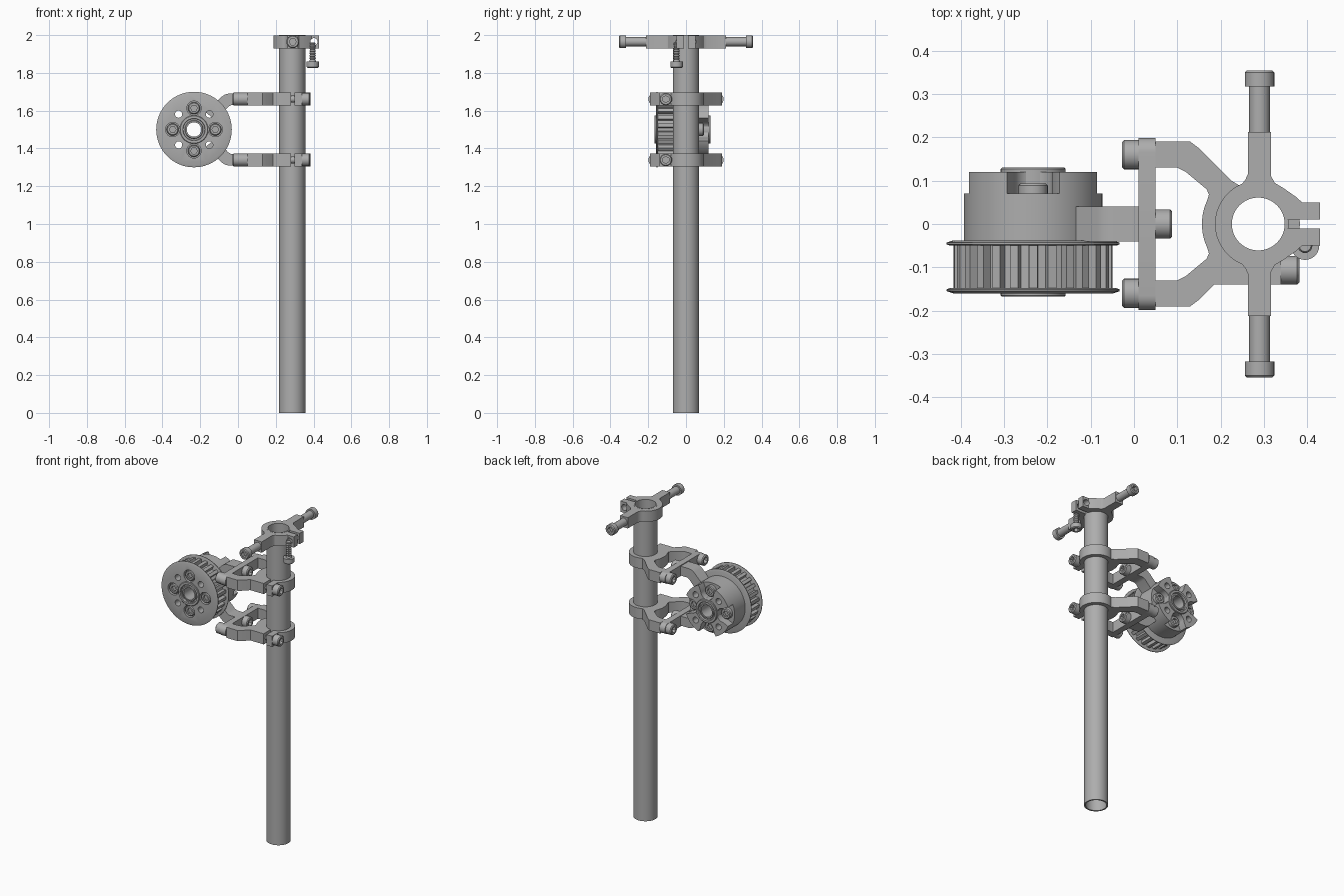
import bpy, bmesh
from math import sin, cos, pi, radians
from mathutils import Vector, Matrix

if "Cube" in bpy.data.objects:
    bpy.data.objects.remove(bpy.data.objects["Cube"])

GREY = (0.42, 0.42, 0.42, 1)
metal = bpy.data.materials.new("grey_metal")
metal.use_nodes = True
metal.diffuse_color = GREY
metal.node_tree.nodes["Principled BSDF"].inputs["Base Color"].default_value = GREY

X, Y, Z = Vector((1, 0, 0)), Vector((0, 1, 0)), Vector((0, 0, 1))
TUBE_X = 0.287          # tube axis
WX, WZ = -0.233, 1.5    # wheel axis


def finish(name, bm):
    bmesh.ops.recalc_face_normals(bm, faces=bm.faces)
    mesh = bpy.data.meshes.new(name)
    bm.to_mesh(mesh)
    bm.free()
    mesh.materials.append(metal)
    ob = bpy.data.objects.new(name, mesh)
    bpy.context.collection.objects.link(ob)
    return ob


def arc(cx, cy, r, a0, a1, n=16):
    steps = [radians(a0 + (a1 - a0) * i / n) for i in range(n + 1)]
    return [(cx + r * cos(a), cy + r * sin(a)) for a in steps]


def plate(name, outline, lo, hi, axis="z"):
    """Extrude a flat outline between two heights along an axis."""
    place = {"x": lambda u, v, w: (w, u, v),
             "y": lambda u, v, w: (u, w, v),
             "z": lambda u, v, w: (u, v, w)}[axis]
    bm = bmesh.new()
    rings = [[bm.verts.new(place(u, v, w)) for u, v in outline] for w in (lo, hi)]
    for ring in rings:
        bm.faces.new(ring)
    n = len(outline)
    for i in range(n):
        j = (i + 1) % n
        bm.faces.new((rings[0][i], rings[0][j], rings[1][j], rings[1][i]))
    return finish(name, bm)


def lathe(name, profile, origin, axis, hollow=False, n=48):
    """Spin (radius, height) points; a negative radius makes a hexagonal ring."""
    turn = Z.rotation_difference(axis).to_matrix().to_4x4()
    place = Matrix.Translation(origin) @ turn
    bm = bmesh.new()
    rings = []
    for r, h in profile:
        ring = []
        for i in range(n):
            a = 2 * pi * i / n
            rad = r if r > 0 else -r * cos(pi / 6) / cos(a % (pi / 3) - pi / 6)
            ring.append(bm.verts.new(place @ Vector((rad * cos(a), rad * sin(a), h))))
        rings.append(ring)
    pairs = list(zip(rings, rings[1:]))
    if hollow:
        pairs.append((rings[-1], rings[0]))
    else:
        bm.faces.new(rings[0])
        bm.faces.new(rings[-1])
    for p, q in pairs:
        for i in range(n):
            j = (i + 1) % n
            bm.faces.new((p[i], p[j], q[j], q[i]))
    return finish(name, bm)


def cylinder(name, r, lo, hi, origin, axis, n=48):
    return lathe(name, [(r, lo), (r, hi)], origin, axis, n=n)


def bolt(name, seat, axis, head_r, head_h, shaft_r, shaft_l, threads=0):
    """Socket-head bolt; axis points from the shaft towards the head."""
    prof = [(shaft_r * 0.8, -shaft_l), (shaft_r, -shaft_l + 0.005)]
    pitch = (shaft_l - 0.01) / max(threads, 1)
    for i in range(threads):
        h = -shaft_l + 0.005 + i * pitch
        prof += [(shaft_r * 0.78, h + pitch / 2), (shaft_r, h + pitch)]
    prof += [(shaft_r, 0), (head_r, 0), (head_r, head_h - 0.005),
             (head_r - 0.005, head_h), (-head_r * 0.55, head_h),
             (-head_r * 0.55, head_h * 0.4)]
    return lathe(name, prof, seat, axis, n=24)


def cut(ob, cutters):
    for c in cutters:
        c.hide_render = True
        mod = ob.modifiers.new("cut", "BOOLEAN")
        mod.operation, mod.solver, mod.object = "DIFFERENCE", "EXACT", c
        bpy.context.view_layer.objects.active = ob
        bpy.ops.object.modifier_apply(modifier=mod.name)
    for c in cutters:
        bpy.data.objects.remove(c)


# Main tube
lathe("tube", [(0.07, 0), (0.07, 2), (0.061, 2), (0.061, 0)], (TUBE_X, 0, 0), Z, hollow=True, n=64)

# Top clamp with two side arms and a split pair of tabs
half = [(0.34, 0.01), (0.43, 0.01), (0.43, 0.05), (0.388, 0.05), (0.375, 0.062),
        (0.345, 0.083), (0.325, 0.095), (0.317, 0.11), (0.317, 0.213),
        (0.263, 0.213), (0.263, 0.115), (0.257, 0.102)]
half += arc(TUBE_X, 0, 0.1, 112, 180)
top_clamp = plate("top_clamp", half + [(x, -y) for x, y in half[-2::-1]], 1.93, 1.999)
cut(top_clamp, [cylinder("bore_cutter", 0.0695, 1.8, 2.1, (TUBE_X, 0, 0), Z, 64),
                cylinder("tab_cutter", 0.019, -0.2, 0.2, (0.402, 0, 1.965), Y, 24)])
for side, d in (("left", Y), ("right", -Y)):
    bolt(side + "_arm_bolt", Vector((0.29, 0, 1.965)) + d * 0.318, d, 0.034, 0.037, 0.024, 0.13)
bolt("hanging_bolt", (0.395, -0.05, 1.86), -Z, 0.033, 0.033, 0.017, 0.1, threads=7)

# Two lower clamps, each with a cross bar, bolts and an arm to the wheel hub
fork = [(0.225, 0.1), (0.15, 0.175), (0.13, 0.19), (0.05, 0.19), (0.05, 0.13),
        (0.10, 0.13), (0.12, 0.12), (0.168, 0.08), (0.173, 0.068)]
clamp = [(0.30, -0.05), (0.30, -0.14), (0.34, -0.14), (0.34, -0.08)]
clamp += arc(TUBE_X, 0, 0.096, -56, 115, 32) + fork
clamp += arc(TUBE_X, 0, 0.13, 155, 205)
clamp += [(x, -y) for x, y in fork[:0:-1]] + [(0.185, -0.14), (0.28, -0.14), (0.28, -0.05)]
bar = arc(0.165, 0, 0.034, -90, 90) + arc(-0.165, 0, 0.034, 90, 270)
link = [(0.01, 0.19), (-0.05, 0.19), (-0.068, 0.186), (-0.085, 0.175), (-0.17, 0.09),
        (-0.12, 0.05), (-0.05, 0.122), (-0.035, 0.13), (0.01, 0.13)]
for level, s in (("upper", 1), ("lower", -1)):
    z = WZ + 0.161 * s
    body = plate(level + "_clamp", clamp, z - 0.034, z + 0.034)
    cut(body, [cylinder("bore_cutter", 0.0695, 1, 2, (TUBE_X, 0, 0), Z, 64)])
    plate(level + "_cross_bar", [(u, v + z) for u, v in bar], 0.01, 0.05, "x")
    plate(level + "_hub_arm", [(u, WZ + s * v) for u, v in link], -0.04, 0.04, "y")
    for y in (-0.16, 0.16):
        bolt(level + "_fork_bolt", (0.01, y, z), -X, 0.034, 0.038, 0.018, 0.08)
    bolt(level + "_centre_bolt", (0.05, 0, z), X, 0.034, 0.038, 0.018, 0.08)
    bolt(level + "_pinch_bolt", (0.34, -0.107, z), X, 0.033, 0.042, 0.018, 0.12)

# Wheel: toothed drum between two flanges, on a hub with a notched cap
axle = Vector((WX, 0, WZ))


def around(r, deg):
    return axle + Vector((r * cos(radians(deg)), 0, r * sin(radians(deg))))


TEETH = 26
teeth = []
for i in range(TEETH):
    for r, f in ((0.162, -0.28), (0.184, -0.22), (0.184, 0.22), (0.162, 0.28)):
        a = 2 * pi * (i + 0.5 + f) / TEETH
        teeth.append((WX + r * cos(a), WZ + r * sin(a)))
drum = plate("toothed_drum", teeth, -0.15, -0.05, "y")
rim = [(0.192, 0), (0.2, 0.003), (0.2, 0.007), (0.185, 0.012)]
front_flange = lathe("front_flange", rim, axle - Y * 0.148, -Y, n=64)
back_flange = lathe("back_flange", rim, axle - Y * 0.05, Y, n=64)
hub = cylinder("hub_body", 0.16, -0.04, 0.07, axle, Y, 64)
cap = cylinder("hub_cap", 0.16, 0.07, 0.12, axle, Y, 64)

# Notches in the cap, one at each bolt
notches = []
for k in range(4):
    pts = arc(0.115, 0, 0.045, 90, 270) + [(0.2, -0.085), (0.2, 0.085)]
    c, s = cos(k * pi / 2), sin(k * pi / 2)
    pts = [(WX + c * u - s * v, WZ + s * u + c * v) for u, v in pts]
    notches.append(plate("notch_cutter", pts, 0.06, 0.14, "y"))
cut(cap, notches)

# Axle bore and diagonal holes through the whole wheel
for part in (front_flange, drum, back_flange, hub, cap):
    holes = [cylinder("axle_cutter", 0.055, -0.3, 0.3, axle, Y)]
    holes += [cylinder("hole_cutter", 0.019, -0.3, 0.3, around(0.115, d), Y, 24)
              for d in (45, 135, 225, 315)]
    if part in (front_flange, drum):
        holes += [cylinder("recess_cutter", 0.038, -0.3, -0.135, around(0.113, d), Y, 32)
                  for d in (0, 90, 180, 270)]
    cut(part, holes)

# Bearing sleeve and wheel bolts
lathe("bearing_sleeve", [(0.038, -0.162), (0.046, -0.162), (0.049, -0.155), (0.056, -0.155),
                         (0.059, -0.168), (0.072, -0.168), (0.075, -0.165), (0.075, -0.15),
                         (0.054, -0.15), (0.054, 0.07), (0.075, 0.07), (0.075, 0.127), (0.072, 0.13),
                         (0.059, 0.13), (0.056, 0.117), (0.049, 0.117), (0.046, 0.124), (0.038, 0.124)],
      axle, Y, hollow=True)
for d in (0, 90, 180, 270):
    bolt("front_wheel_bolt", around(0.113, d) - Y * 0.136, -Y, 0.032, 0.022, 0.015, 0.02)
    bolt("back_wheel_bolt", around(0.113, d) + Y * 0.069, Y, 0.034, 0.025, 0.015, 0.02)

# Smooth the round parts, keep the edges crisp
bpy.ops.object.select_all(action="DESELECT")
for ob in bpy.context.scene.objects:
    if ob.type == "MESH":
        ob.select_set(True)
        bpy.context.view_layer.objects.active = ob
bpy.ops.object.shade_smooth_by_angle(angle=radians(30))
